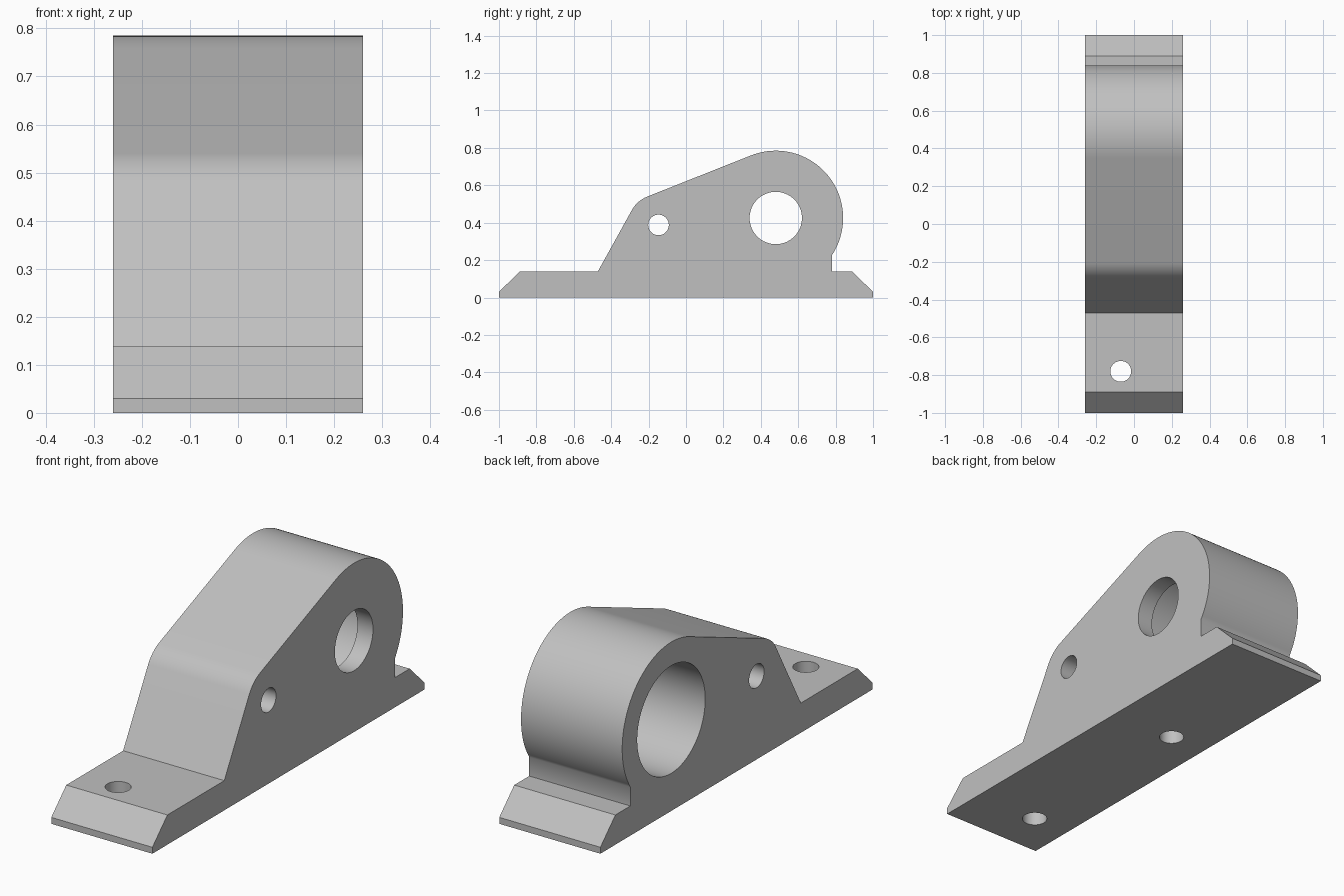
import bpy, bmesh
from math import sin, cos, pi, radians
from mathutils import Vector

cube = bpy.data.objects.get("Cube")
if cube:
    bpy.data.objects.remove(cube, do_unlink=True)

HALF = 0.26                      # half the width of the bracket
BARREL, BARREL_R = (0.48, 0.425), 0.36
PIN, PIN_R = (-0.147, 0.388), 0.163

grey = bpy.data.materials.new("light_grey")
grey.use_nodes = True
colour = (0.53, 0.53, 0.53, 1)
grey.diffuse_color = colour
grey.node_tree.nodes["Principled BSDF"].inputs["Base Color"].default_value = colour


def arc(centre, r, start, end, steps):
    """Points along an arc in the y-z plane, angles in degrees."""
    angles = [radians(start + (end - start) * i / steps) for i in range(steps + 1)]
    return [(centre[0] + r * cos(a), centre[1] + r * sin(a)) for a in angles]


# Side profile: foot, sloped web with rounded shoulder, barrel, rear foot
profile = [(-1, 0), (-1, 0.03), (-0.89, 0.138), (-0.472, 0.138)]
profile += arc(PIN, PIN_R, 150.6, 111.5, 10)
profile += arc(BARREL, BARREL_R, 111.5, -33.6, 48)
profile += [(0.78, 0.138), (0.89, 0.138), (1, 0.03), (1, 0)]

# Bracket body extruded across the width
bm = bmesh.new()
face = bm.faces.new([bm.verts.new((-HALF, y, z)) for y, z in profile])
side = bmesh.ops.extrude_face_region(bm, geom=[face])
moved = [v for v in side["geom"] if isinstance(v, bmesh.types.BMVert)]
bmesh.ops.translate(bm, verts=moved, vec=(2 * HALF, 0, 0))
bmesh.ops.recalc_face_normals(bm, faces=bm.faces)
mesh = bpy.data.meshes.new("bracket_body")
bm.to_mesh(mesh)
bm.free()
body = bpy.data.objects.new("bracket_body", mesh)
bpy.context.collection.objects.link(body)
mesh.materials.append(grey)
bpy.context.view_layer.objects.active = body


def drill(name, start, end, r):
    """Cut a round hole from start to end."""
    start, end = Vector(start), Vector(end)
    axis = end - start
    bpy.ops.mesh.primitive_cylinder_add(
        vertices=64, radius=r, depth=axis.length, location=(start + end) / 2,
        rotation=axis.to_track_quat("Z", "Y").to_euler())
    cutter = bpy.context.object
    cutter.name = name
    cutter.hide_render = True
    cutter.data.materials.append(grey)
    bpy.context.view_layer.objects.active = body
    mod = body.modifiers.new(name, "BOOLEAN")
    mod.operation = "DIFFERENCE"
    mod.solver = "EXACT"
    mod.object = cutter
    bpy.ops.object.modifier_apply(modifier=mod.name)
    bpy.data.objects.remove(cutter, do_unlink=True)


# Wide bore from the left side, stopping at a thin lip with a smaller opening
by, bz = BARREL
drill("wide_bore", (-0.4, by, bz), (HALF - 0.08, by, bz), 0.25)
drill("lip_opening", (0, by, bz), (0.4, by, bz), 0.14)
# Cross pin hole
drill("pin_hole", (-0.4, *PIN), (0.4, *PIN), 0.055)
# Mounting holes: one through the front foot, one blind under the web
drill("foot_hole", (-0.07, -0.78, -0.1), (-0.07, -0.78, 0.3), 0.055)
drill("blind_hole", (-0.07, 0.18, -0.1), (-0.07, 0.18, 0.28), 0.055)

bpy.ops.object.select_all(action="DESELECT")
body.select_set(True)
bpy.context.view_layer.objects.active = body
bpy.ops.object.shade_smooth_by_angle(angle=radians(36))
